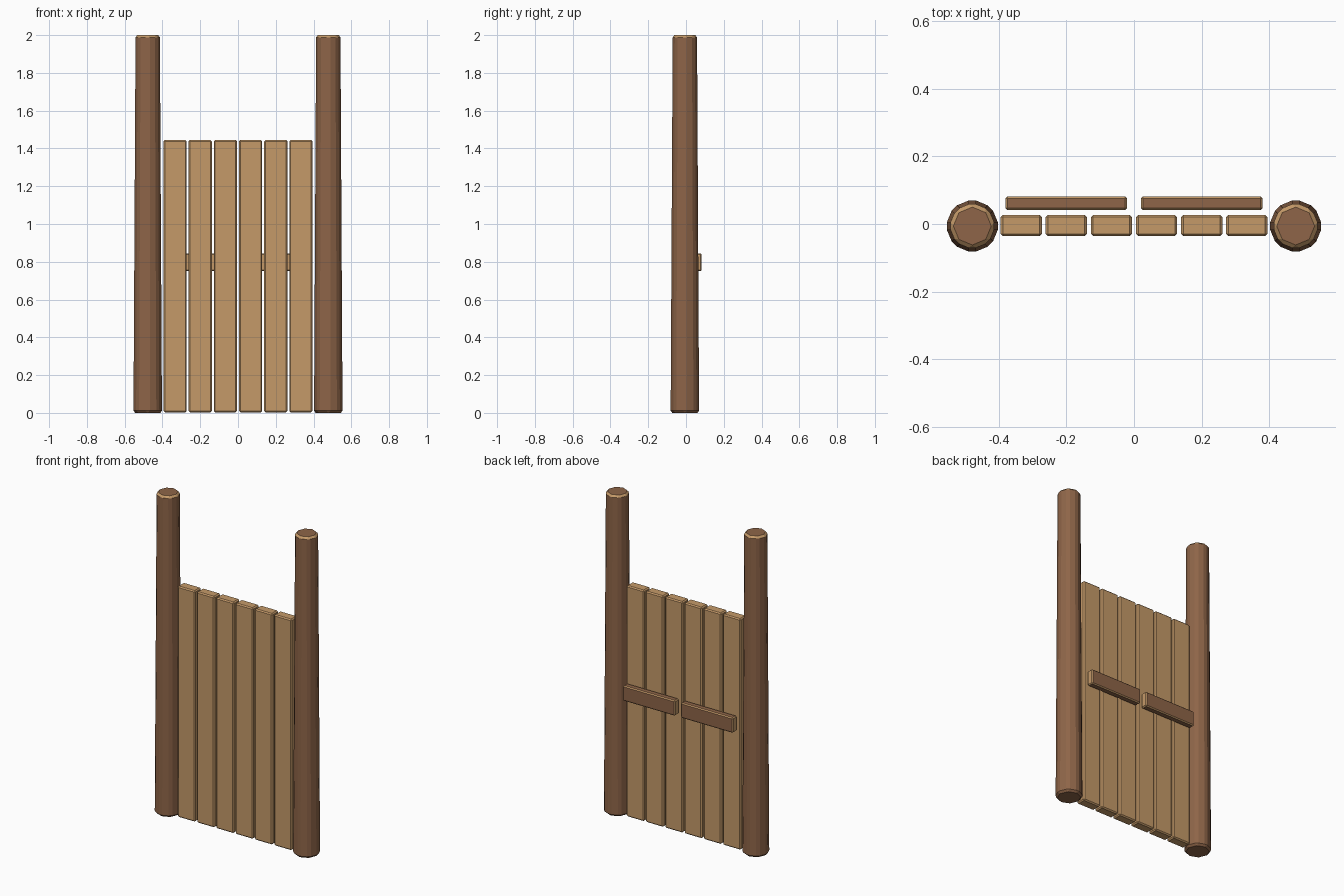
import bpy, bmesh
from mathutils import Matrix, Vector

if "Cube" in bpy.data.objects:
    bpy.data.objects.remove(bpy.data.objects["Cube"])


def material(name, color):
    m = bpy.data.materials.new(name)
    m.diffuse_color = (*color, 1)
    m.use_nodes = True
    m.node_tree.nodes["Principled BSDF"].inputs["Base Color"].default_value = m.diffuse_color
    return m


BROWN = material("dark_wood", (0.271, 0.130, 0.065))
TAN = material("light_wood", (0.558, 0.323, 0.141))


def finish(name, bm, loc, bevel, tan_rule):
    """Chamfer every edge, colour faces by their normal, add to the scene."""
    bmesh.ops.bevel(bm, geom=bm.edges[:], offset=bevel, segments=1,
                    profile=0.5, affect='EDGES')
    bm.normal_update()
    for f in bm.faces:
        f.material_index = 1 if tan_rule(f.normal) else 0
    me = bpy.data.meshes.new(name)
    bm.to_mesh(me)
    bm.free()
    me.materials.append(BROWN)
    me.materials.append(TAN)
    ob = bpy.data.objects.new(name, me)
    ob.location = loc
    bpy.context.collection.objects.link(ob)


def box(name, lo, hi, bevel, tan_rule):
    lo, hi = Vector(lo), Vector(hi)
    bm = bmesh.new()
    bmesh.ops.create_cube(bm, size=1, matrix=Matrix.Diagonal((*(hi - lo), 1)))
    finish(name, bm, (lo + hi) / 2, bevel, tan_rule)


def post(name, x):
    bm = bmesh.new()
    bmesh.ops.create_cone(bm, cap_ends=True, segments=8, radius1=0.08,
                          radius2=0.069, depth=2)
    finish(name, bm, (x, -0.006, 1), 0.012, lambda n: 0.2 < n.z < 0.95)


# Tapered eight-sided posts
post("left_post", -0.478)
post("right_post", 0.478)

# Vertical planks
for i in range(6):
    x = (i - 2.5) * 0.1333
    box(f"plank_{i + 1}", (x - 0.061, -0.036, 0.003), (x + 0.061, 0.027, 1.445),
        0.007, lambda n: True)

# Cross bars on the back, with pale ends and edges
for side, x in (("left", -0.2), ("right", 0.2)):
    box(f"{side}_cross_bar", (x - 0.18, 0.041, 0.75), (x + 0.18, 0.082, 0.845),
        0.006, lambda n: not (n.y > 0.9 or abs(n.z) > 0.9))
